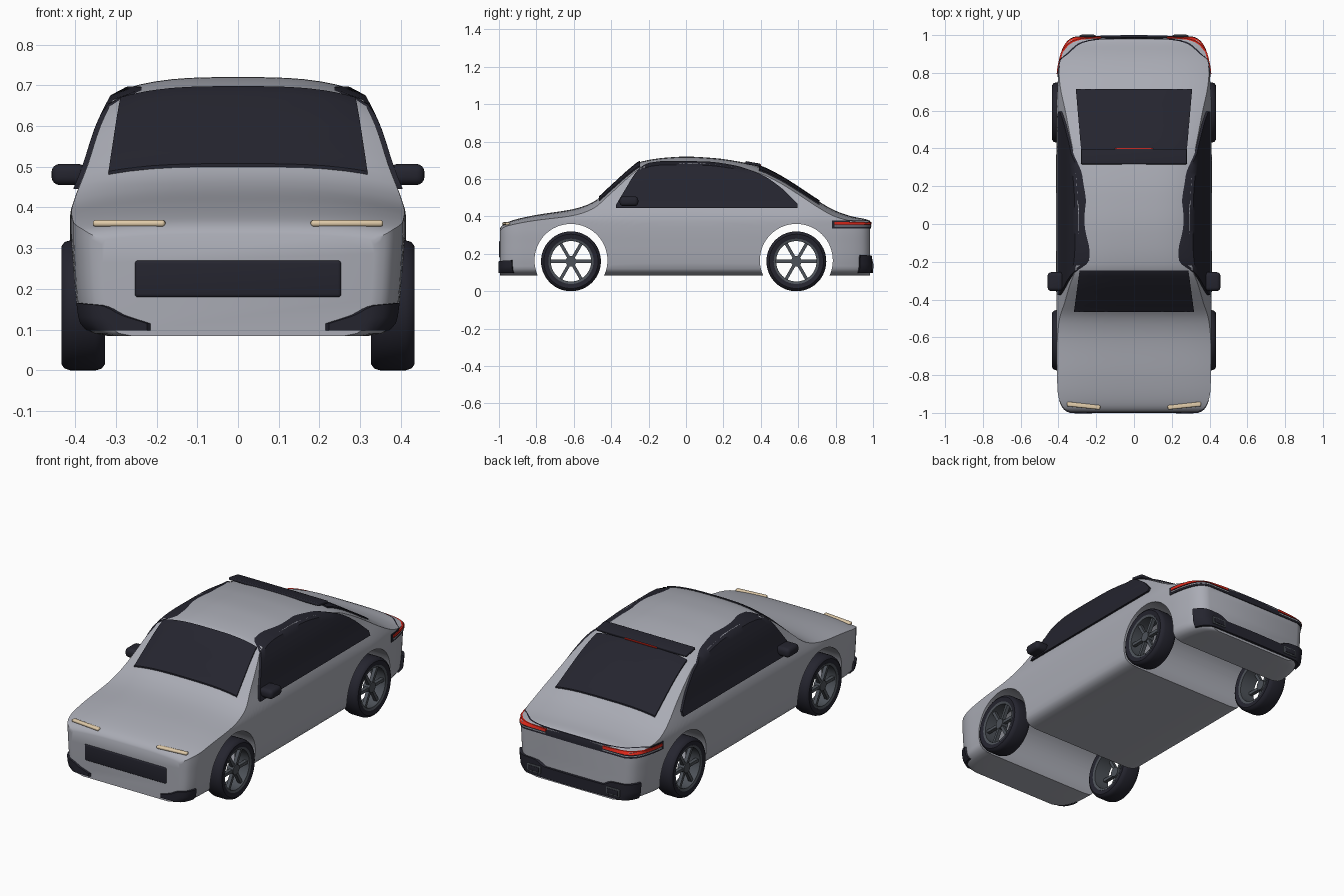
import bpy, bmesh, math
from mathutils import Vector, Matrix
from mathutils.bvhtree import BVHTree

if "Cube" in bpy.data.objects:
    bpy.data.objects.remove(bpy.data.objects["Cube"])


def material(name, rgb):
    m = bpy.data.materials.new(name)
    m.diffuse_color = (*rgb, 1)
    m.use_nodes = True
    m.node_tree.nodes["Principled BSDF"].inputs["Base Color"].default_value = m.diffuse_color
    return m


SILVER = material("silver_paint", (0.40, 0.41, 0.46))
BLACK = material("black_trim", (0.018, 0.018, 0.028))
METAL = material("wheel_metal", (0.075, 0.085, 0.10))
CREAM = material("headlight_cream", (0.75, 0.60, 0.40))
RED = material("tail_red", (0.70, 0.02, 0.01))


def finish(name, bm, mat, angle=35):
    bmesh.ops.recalc_face_normals(bm, faces=bm.faces)
    me = bpy.data.meshes.new(name)
    bm.to_mesh(me)
    bm.free()
    me.materials.append(mat)
    ob = bpy.data.objects.new(name, me)
    bpy.context.collection.objects.link(ob)
    smooth(ob, angle)
    return ob


def smooth(ob, angle):
    bpy.ops.object.select_all(action='DESELECT')
    ob.select_set(True)
    bpy.context.view_layer.objects.active = ob
    bpy.ops.object.shade_smooth_by_angle(angle=math.radians(angle))


def curve(pts):
    """Monotone smooth interpolation through (t, value) points."""
    d = [(b[1] - a[1]) / (b[0] - a[0]) for a, b in zip(pts, pts[1:])]
    m = [d[0]] + [2 * p * q / (p + q) if p * q > 0 else 0 for p, q in zip(d, d[1:])] + [d[-1]]

    def f(t):
        t = min(max(t, pts[0][0]), pts[-1][0])
        i = next(k for k in range(len(d)) if t <= pts[k + 1][0])
        h = pts[i + 1][0] - pts[i][0]
        s = (t - pts[i][0]) / h
        return ((1 + 2 * s) * (1 - s) ** 2 * pts[i][1] + s * (1 - s) ** 2 * h * m[i]
                + s * s * (3 - 2 * s) * pts[i + 1][1] + s * s * (s - 1) * h * m[i + 1])
    return f


# Body curves: top line and half width along y, side lean over height
top = curve([(-.995, .335), (-.985, .35), (-.96, .367), (-.9, .387), (-.8, .408), (-.6, .44),
             (-.5, .475), (-.4, .56), (-.3, .65), (-.24, .693), (-.1, .715), (0, .72), (.15, .712),
             (.3, .69), (.4, .663), (.5, .615), (.6, .553), (.7, .487), (.8, .43), (.9, .397),
             (.95, .388), (.975, .381), (.985, .372)])
width = curve([(-.995, .335), (-.985, .36), (-.97, .377), (-.93, .396), (-.88, .405), (-.6, .411),
               (0, .412), (.6, .411), (.8, .40), (.9, .38), (.95, .357), (.975, .33), (.985, .305)])
lean = curve([(.12, .955), (.18, .977), (.25, .99), (.33, 1), (.38, 1), (.42, .975),
              (.5, .90), (.6, .82), (.69, .71), (.72, .66)])
drop = curve([(-.995, .015), (-.9, .025), (-.5, .035), (.7, .035), (.9, .025), (.985, .015)])


def section(y):
    w, t, zb = width(y), top(y), .085
    ze = t - drop(y)
    half = [(0, zb), (.45 * w, zb), (.78 * w, zb), (.87 * w, zb + .006), (.925 * w, zb + .018)]
    half += [(w * lean(z), z) for z in (.12 + (ze - .12) * i / 18 for i in range(19))]
    r = half[-1][0]
    half += [(r * u, t - drop(y) * u ** 3.2) for u in (.97, .93, .88, .8, .7, .55, .4, .2, 0)]
    ring = half + [(-x, z) for x, z in half[-2:0:-1]]
    return [Vector((x, y, z)) for x, z in ring]


ys = [-.995, -.99, -.985, -.978, -.97, -.96, -.945]
ys += [-.925 + 1.85 * i / 70 for i in range(71)]
ys += [.94, .95, .96, .968, .975, .98, .985]
bm = bmesh.new()
rings = [[bm.verts.new(p) for p in section(y)] for y in ys]
n = len(rings[0])
for a, b in zip(rings, rings[1:]):
    for i in range(n):
        bm.faces.new((a[i], a[(i + 1) % n], b[(i + 1) % n], b[i]))
bm.faces.new(rings[0])
bm.faces.new(rings[-1])
bmesh.ops.recalc_face_normals(bm, faces=bm.faces)
surface = BVHTree.FromBMesh(bm)
body = finish("body", bm, SILVER)

# Wheel arches cut right through the body
AXLES = (-.615, .59)
SIDEWAYS = Matrix.Rotation(math.pi / 2, 4, 'Y')
cutters = []
for y in AXLES:
    bm = bmesh.new()
    bmesh.ops.create_cone(bm, cap_ends=True, segments=64, radius1=.195, radius2=.195, depth=1.2,
                          matrix=Matrix.Translation((0, y, .165)) @ SIDEWAYS)
    cutter = finish("arch_cutter", bm, SILVER)
    cutter.hide_render = True
    mod = body.modifiers.new("arch", 'BOOLEAN')
    mod.operation, mod.solver, mod.object = 'DIFFERENCE', 'EXACT', cutter
    cutters.append(cutter)
graph = bpy.context.evaluated_depsgraph_get()
cut_mesh = bpy.data.meshes.new_from_object(body.evaluated_get(graph))
body.modifiers.clear()
body.data = cut_mesh
for c in cutters:
    bpy.data.objects.remove(c)
smooth(body, 35)


def panel(name, ray, mat, nu, nv, out=.008, depth=.012):
    """Thin closed plate laid on the body; ray(u, v) gives a start point and direction."""
    bm = bmesh.new()
    layers = ([], [])
    for i in range(nu + 1):
        for j in range(nv + 1):
            o, d = ray(i / nu, j / nv)
            hit = surface.ray_cast(o, d)[0] or surface.find_nearest(o)[0]
            layers[0].append(bm.verts.new(hit - d * out))
            layers[1].append(bm.verts.new(hit + d * (depth - out)))
    k = nv + 1
    for L in layers:
        for i in range(nu):
            for j in range(nv):
                bm.faces.new((L[i * k + j], L[i * k + j + 1], L[i * k + k + j + 1], L[i * k + k + j]))
    edge = [i * k for i in range(nu)] + [nu * k + j for j in range(nv)]
    edge += [i * k + nv for i in range(nu, 0, -1)] + list(range(nv, 0, -1))
    for a, b in zip(edge, edge[1:] + edge[:1]):
        bm.faces.new((layers[0][a], layers[0][b], layers[1][b], layers[1][a]))
    return finish(name, bm, mat)


def down(y0, y1, x0, x1):
    def ray(u, v):
        x = (x0 + (x1 - x0) * v) * (2 * u - 1)
        return Vector((x, y0 + (y1 - y0) * v, 2)), Vector((0, 0, -1))
    return ray


def around(cy, a0, a1, lo, hi):
    """Rays pointing in at the vertical axis at y = cy, between two angles."""
    def ray(u, v):
        deg = a0 + (a1 - a0) * u
        d = Vector((math.cos(math.radians(deg)), math.sin(math.radians(deg)), 0))
        z = lo(deg) + (hi(deg) - lo(deg)) * v
        return Vector((0, cy, z)) + d * 2, -d
    return ray


def level(z):
    return lambda deg: z


# Glass
panel("windshield", down(-.465, -.245, .318, .288), BLACK, 24, 14)
panel("rear_window", down(.39, .715, .28, .308), BLACK, 24, 16)
sill_to_roof = curve([(-.375, .46), (-.34, .52), (-.24, .665), (-.19, .688), (-.1, .697),
                      (.1, .694), (.25, .675), (.4, .625), (.5, .56), (.595, .47)])
for s in (1, -1):
    def side_ray(u, v):
        y = -.375 + .97 * u
        return Vector((s * 2, y, .445 + (sill_to_roof(y) - .445) * v)), Vector((-s, 0, 0))
    panel("side_window", side_ray, BLACK, 48, 12, .012, .018)

# Tail band with lamps, bumpers
panel("tail_band", around(.78, 0, 180, level(.336), level(.378)), BLACK, 90, 2, .005)
rear_top = curve([(22, .195), (42, .185), (50, .16), (130, .16), (138, .185), (158, .195)])
panel("rear_bumper", around(.78, 22, 158, level(.098), rear_top), BLACK, 60, 4, .015, .03)
for a in (0, 180):
    sign = 1 if a == 0 else -1
    span = (a + sign * 2, a + sign * 50)
    panel("tail_lamp", around(.78, *span, level(.357), level(.371)), RED, 30, 1, .009)
    panel("tail_silver_line", around(.78, *span, level(.346), level(.351)), SILVER, 30, 1, .008)
for base, sign in ((-90, 1), (-90, -1)):
    fin = curve([(45, .115), (52, .135), (57, .16), (69, .166)])
    panel("front_corner_trim",
          around(-.78, base + sign * 45, base + sign * 69, level(.098),
                 lambda deg: fin(abs(deg + 90))), BLACK, 20, 4, .012, .025)


def block(name, centre, size, mat, bevel, rot=(0, 'Z')):
    bm = bmesh.new()
    bmesh.ops.create_cube(bm, size=1, matrix=Matrix.Diagonal((*size, 1)))
    bmesh.ops.bevel(bm, geom=bm.edges[:], offset=bevel, segments=4, profile=.5, affect='EDGES')
    bm.transform(Matrix.Translation(centre) @ Matrix.Rotation(math.radians(rot[0]), 4, rot[1]))
    return finish(name, bm, mat, 40)


# Grille, roof spoiler, brake light
block("grille", (0, -.988, .225), (.508, .024, .092), BLACK, .009)
block("roof_spoiler", (0, .357, .681), (.56, .082, .016), BLACK, .005, (-10, 'X'))
block("high_brake_light", (0, .398, .674), (.2, .008, .008), RED, .002, (-10, 'X'))


def lathe(name, profile, centre, mat, segments=56):
    """Closed ring of (radius, x) points spun around the wheel axis."""
    bm = bmesh.new()
    loops = []
    for i in range(segments):
        a = 2 * math.pi * i / segments
        loops.append([bm.verts.new(Vector(centre) + Vector((x, r * math.cos(a), r * math.sin(a))))
                      for r, x in profile])
    k = len(profile)
    for i in range(segments):
        p, q = loops[i], loops[(i + 1) % segments]
        for j in range(k):
            bm.faces.new((p[j], p[(j + 1) % k], q[(j + 1) % k], q[j]))
    return finish(name, bm, mat, 40)


for s in (1, -1):
    block("mirror", (s * .415, -.305, .481), (.085, .10, .052), BLACK, .02)
    block("headlight", (s * .267, -.962, .361), (.178, .024, .016), CREAM, .007, (s * 6, 'Z'))
    # Exhaust frames set into the rear bumper
    block("exhaust_frame", (s * .245, .994, .135), (.085, .012, .042), METAL, .004)
    block("exhaust_opening", (s * .245, .9965, .135), (.068, .012, .027), BLACK, .003)
    for y in AXLES:
        c = (s * .38, y, .16)
        lathe("tyre", [(.118, -.048), (.145, -.053), (.155, -.046), (.16, -.03), (.16, .03),
                       (.155, .046), (.145, .053), (.118, .048)], c, BLACK)
        lathe("rim", [(.108, -.045), (.121, -.049), (.121, .049), (.108, .045)], c, METAL)
        bm = bmesh.new()
        bmesh.ops.create_cone(bm, cap_ends=True, segments=32, radius1=.028, radius2=.028, depth=.04,
                              matrix=Matrix.Translation((s * .40, y, .16)) @ SIDEWAYS)
        for i in range(6):
            m = Matrix.Translation((s * .405, y, .16)) @ Matrix.Rotation(i * math.pi / 3, 4, 'X')
            bmesh.ops.create_cube(bm, size=1, matrix=m @ Matrix.Translation((0, .066, 0))
                                  @ Matrix.Diagonal((.02, .092, .017, 1)))
        finish("wheel_spokes", bm, METAL)
